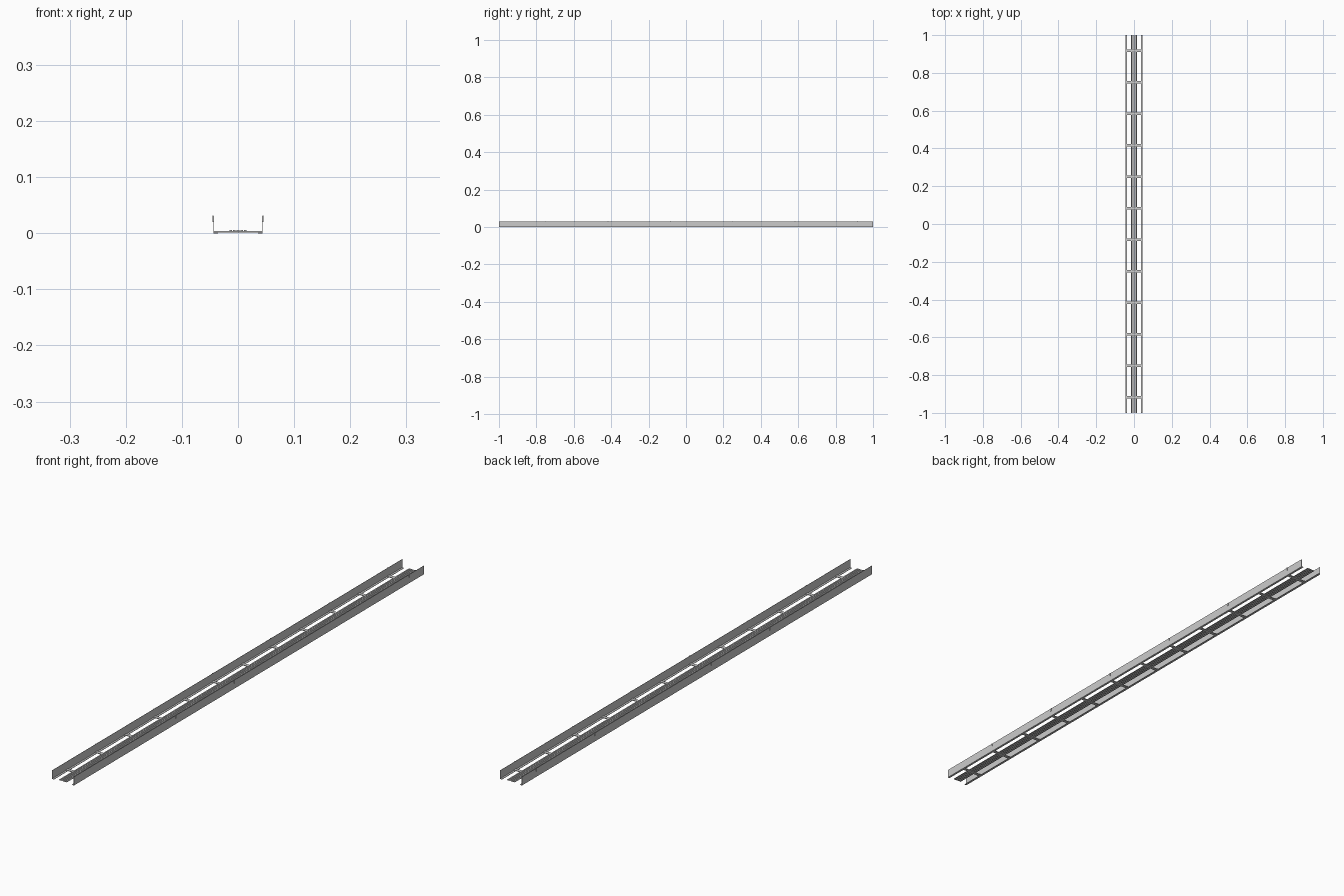
import bpy, bmesh

if "Cube" in bpy.data.objects:
    bpy.data.objects.remove(bpy.data.objects["Cube"])

LENGTH = 2.0
BAYS = 12
PITCH = LENGTH / BAYS


def box(bm, x0, x1, y0, y1, z0, z1):
    verts = bmesh.ops.create_cube(bm, size=1)["verts"]
    for v in verts:
        v.co.x = x0 if v.co.x < 0 else x1
        v.co.y = y0 if v.co.y < 0 else y1
        v.co.z = z0 if v.co.z < 0 else z1


def make(name, boxes, mirror=False):
    bm = bmesh.new()
    for b in boxes:
        box(bm, *b)
    me = bpy.data.meshes.new(name)
    bm.to_mesh(me)
    bm.free()
    ob = bpy.data.objects.new(name, me)
    bpy.context.collection.objects.link(ob)
    if mirror:
        ob.modifiers.new("mirror", 'MIRROR').use_axis[0] = True
    return ob


def extrude_profile(name, pts):
    # closed x-z outline swept along the full length, mirrored in x
    bm = bmesh.new()
    f = bm.faces.new([bm.verts.new((x, -LENGTH / 2, z)) for x, z in pts])
    ext = bmesh.ops.extrude_face_region(bm, geom=[f])["geom"]
    bmesh.ops.translate(bm, vec=(0, LENGTH, 0),
                        verts=[g for g in ext if isinstance(g, bmesh.types.BMVert)])
    bmesh.ops.recalc_face_normals(bm, faces=bm.faces[:])
    me = bpy.data.meshes.new(name)
    bm.to_mesh(me)
    bm.free()
    ob = bpy.data.objects.new(name, me)
    bpy.context.collection.objects.link(ob)
    ob.modifiers.new("mirror", 'MIRROR').use_axis[0] = True
    return ob


# side walls: thin upright plate with an inward foot
extrude_profile("side_wall", [(0.0360, 0.0), (0.0440, 0.0), (0.0440, 0.031),
                              (0.0430, 0.031), (0.0430, 0.0015), (0.0360, 0.0015)])

# cross bars at the middle of every bay
centres = [-LENGTH / 2 + PITCH * (i + 0.5) for i in range(BAYS)]
make("cross_bars", [(-0.0425, 0.0425, y - 0.006, y + 0.006, 0.0015, 0.0038)
                    for y in centres])

# long centre slats resting on the cross bars
make("centre_slats", [(x - 0.0023, x + 0.0023, -1, 1, 0.0035, 0.0055)
                      for x in (-0.0132, -0.0066, 0, 0.0066, 0.0132)])

# small clips outside the walls, on every second bay
make("wall_clips", [(0.0435, 0.0452, y - 0.002, y + 0.002, 0.020, 0.0315)
                    for y in centres[1::2]], mirror=True)
